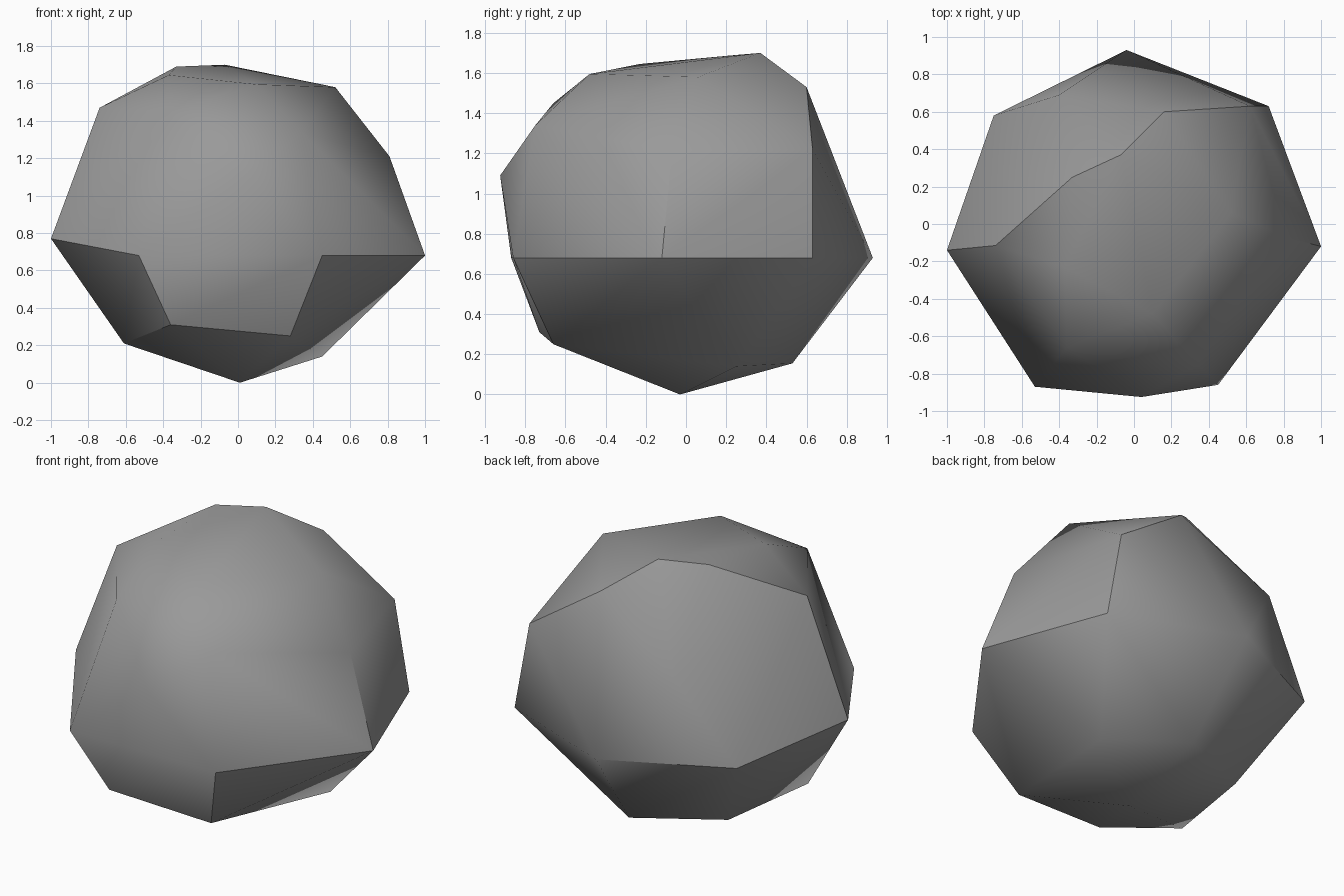
import bpy, bmesh, math

cube = bpy.data.objects.get("Cube")
if cube:
    bpy.data.objects.remove(cube, do_unlink=True)

# Stone colour
stone = bpy.data.materials.new("stone_grey")
stone.use_nodes = True
colour = (0.32, 0.32, 0.32, 1.0)
stone.diffuse_color = colour
bsdf = next(n for n in stone.node_tree.nodes if n.type == 'BSDF_PRINCIPLED')
bsdf.inputs["Base Color"].default_value = colour
bsdf.inputs["Roughness"].default_value = 0.9

# Corner points of the boulder, in rough rings from bottom to top
base = [(0.01, -0.03, 0.0)]
lower_ring = [(-0.36, -0.73, 0.31), (0.28, -0.66, 0.25), (0.45, 0.25, 0.14),
              (0.015, 0.53, 0.155), (-0.49, 0.29, 0.185), (-0.61, -0.31, 0.21)]
waist = [(-1.0, -0.14, 0.77), (-0.53, -0.87, 0.68), (0.45, -0.86, 0.68),
         (1.0, -0.12, 0.68), (0.72, 0.63, 0.68), (-0.04, 0.93, 0.68),
         (-0.75, 0.58, 0.68)]
shoulder = [(0.04, -0.925, 1.09), (0.34, -0.75, 1.34), (0.81, -0.07, 1.21),
            (0.62, 0.63, 1.22), (-0.40, 0.69, 1.18), (-0.74, -0.115, 1.47),
            (-0.36, -0.66, 1.45)]
crown = [(0.10, -0.48, 1.595), (0.52, 0.06, 1.58), (0.16, 0.60, 1.53),
         (-0.07, 0.37, 1.70), (-0.33, 0.25, 1.69), (-0.37, -0.23, 1.645)]

# Wrap the points in a closed faceted skin
bm = bmesh.new()
for p in base + lower_ring + waist + shoulder + crown:
    bm.verts.new(p)
hull = bmesh.ops.convex_hull(bm, input=list(bm.verts))
loose = [v for v in bm.verts if not v.link_faces]
bmesh.ops.delete(bm, geom=loose, context='VERTS')
bmesh.ops.recalc_face_normals(bm, faces=list(bm.faces))

mesh = bpy.data.meshes.new("boulder")
bm.to_mesh(mesh)
bm.free()
mesh.materials.append(stone)
boulder = bpy.data.objects.new("boulder", mesh)
bpy.context.collection.objects.link(boulder)

# Soft facets with hard ridges
bpy.ops.object.select_all(action='DESELECT')
boulder.select_set(True)
bpy.context.view_layer.objects.active = boulder
bpy.ops.object.shade_smooth_by_angle(angle=math.radians(40))
